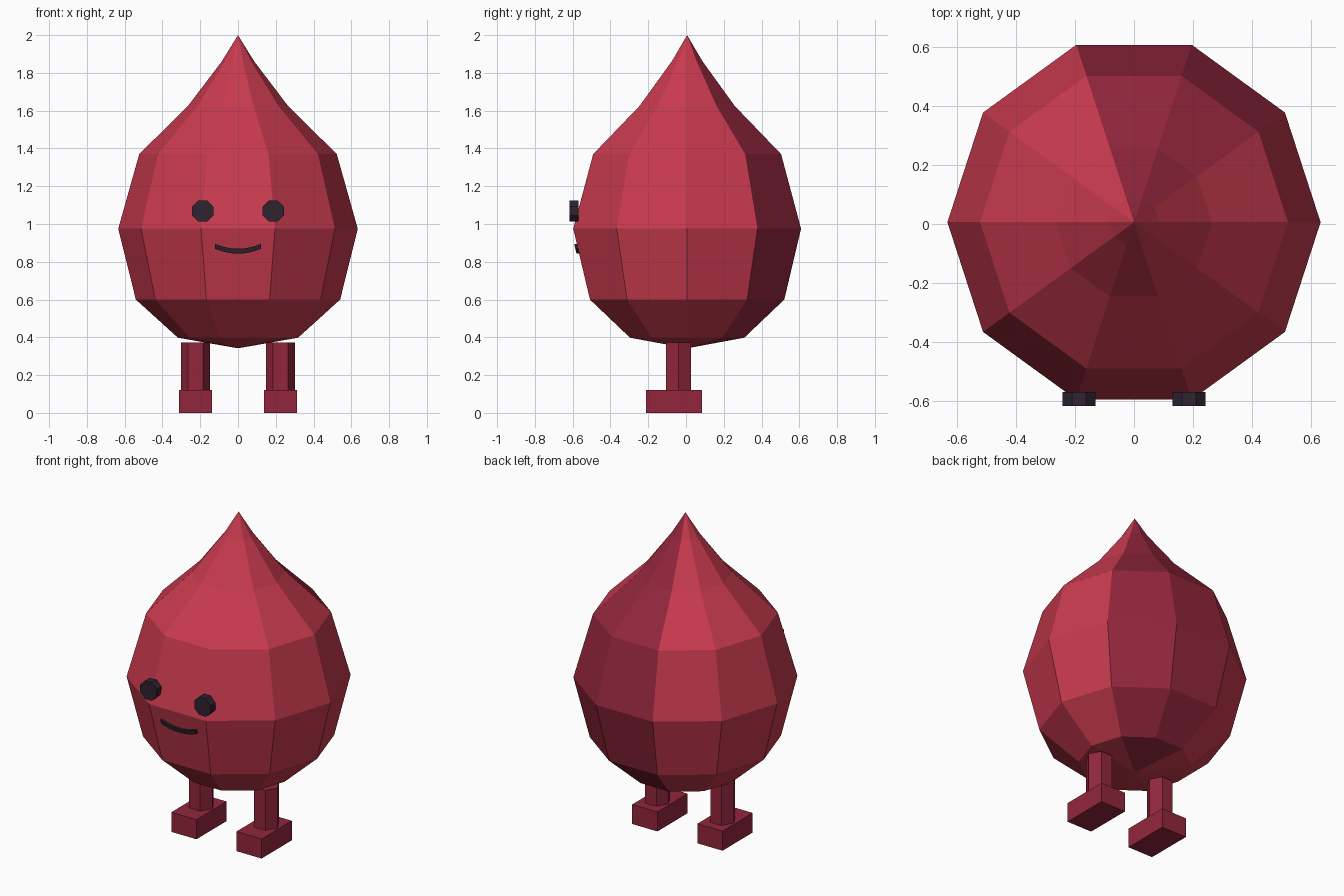
import bpy, bmesh, math

if "Cube" in bpy.data.objects:
    bpy.data.objects.remove(bpy.data.objects["Cube"])

def material(name, rgb):
    m = bpy.data.materials.new(name)
    lin = [((c / 255 + 0.055) / 1.055) ** 2.4 for c in rgb]
    m.diffuse_color = (*lin, 1)
    m.use_nodes = True
    m.node_tree.nodes["Principled BSDF"].inputs["Base Color"].default_value = m.diffuse_color
    return m

red = material("bright red", (200, 58, 78))
dark_red = material("dark red", (146, 38, 60))
black = material("dark plum", (47, 35, 48))

CY = 0.006   # body centre in y
SIDES = 10
# body rings as (radius, height)
RINGS = [(0.318, 0.398), (0.541, 0.60), (0.634, 0.975), (0.523, 1.37),
         (0.265, 1.625), (0.085, 1.862)]
BOTTOM, TOP = 0.342, 2.0

def finish(bm, name, mats):
    bmesh.ops.recalc_face_normals(bm, faces=bm.faces)
    me = bpy.data.meshes.new(name)
    bm.to_mesh(me)
    bm.free()
    for m in mats:
        me.materials.append(m)
    ob = bpy.data.objects.new(name, me)
    bpy.context.collection.objects.link(ob)
    return ob

# drop-shaped body, two back columns darker
def build_body():
    bm = bmesh.new()
    rings = []
    for r, z in RINGS:
        rings.append([bm.verts.new((r * math.cos(i * math.tau / SIDES),
                                    CY + r * math.sin(i * math.tau / SIDES), z))
                      for i in range(SIDES)])
    low = bm.verts.new((0, CY, BOTTOM))
    tip = bm.verts.new((0, CY, TOP))
    for i in range(SIDES):
        j = (i + 1) % SIDES
        column = [bm.faces.new((low, rings[0][j], rings[0][i])),
                  bm.faces.new((rings[-1][i], rings[-1][j], tip))]
        for a, b in zip(rings, rings[1:]):
            column.append(bm.faces.new((a[i], a[j], b[j], b[i])))
        for f in column:
            f.material_index = 1 if i in (1, 2) else 0
    finish(bm, "body", [red, dark_red])

# prism from a closed outline, pushed along an offset
def prism(name, outline, offset, mat):
    bm = bmesh.new()
    a = [bm.verts.new(p) for p in outline]
    b = [bm.verts.new([p[k] + offset[k] for k in range(3)]) for p in outline]
    bm.faces.new(a)
    bm.faces.new(b[::-1])
    n = len(a)
    for i in range(n):
        bm.faces.new((a[i], a[(i + 1) % n], b[(i + 1) % n], b[i]))
    return finish(bm, name, [mat])

def ngon(n, r, start=0.0):
    return [(r * math.cos(start + i * math.tau / n), r * math.sin(start + i * math.tau / n))
            for i in range(n)]

build_body()

for side, sx in (("left", -1), ("right", 1)):
    # eye disc
    prism(side + "_eye", [(sx * (0.187 + u), -0.618, 1.069 + v)
                          for u, v in ngon(8, 0.061, math.radians(22.5))],
          (0, 0.048, 0), black)
    # six-sided leg
    prism(side + "_leg", [(sx * 0.225 + u, -0.04 + v, 0.115) for u, v in ngon(6, 0.077)],
          (0, 0, 0.257), dark_red)
    # block foot
    x = sx * 0.225
    prism(side + "_foot", [(x - 0.087, -0.213, 0), (x + 0.087, -0.213, 0),
                           (x + 0.087, 0.085, 0), (x - 0.087, 0.085, 0)],
          (0, 0, 0.122), dark_red)

# curved smile lying along the sloping front face
def front_y(z):
    (r0, z0), (r1, z1) = RINGS[1], RINGS[2]
    r = r0 + (r1 - r0) * (z - z0) / (z1 - z0)
    return CY - r * math.cos(math.pi / SIDES)

STEPS = 10
def build_smile():
    bm = bmesh.new()
    sections = []
    for i in range(STEPS + 1):
        t = -1 + 2 * i / STEPS
        z = 0.856 + 0.026 * t * t
        row = []
        for dz, dy in ((-0.013, 0.003), (0.013, 0.003), (0.013, -0.014), (-0.013, -0.014)):
            row.append(bm.verts.new((0.121 * t, front_y(z + dz) + dy, z + dz)))
        sections.append(row)
    for a, b in zip(sections, sections[1:]):
        for k in range(4):
            bm.faces.new((a[k], a[(k + 1) % 4], b[(k + 1) % 4], b[k]))
    bm.faces.new(sections[0])
    bm.faces.new(sections[-1][::-1])
    finish(bm, "smile", [black])

build_smile()
